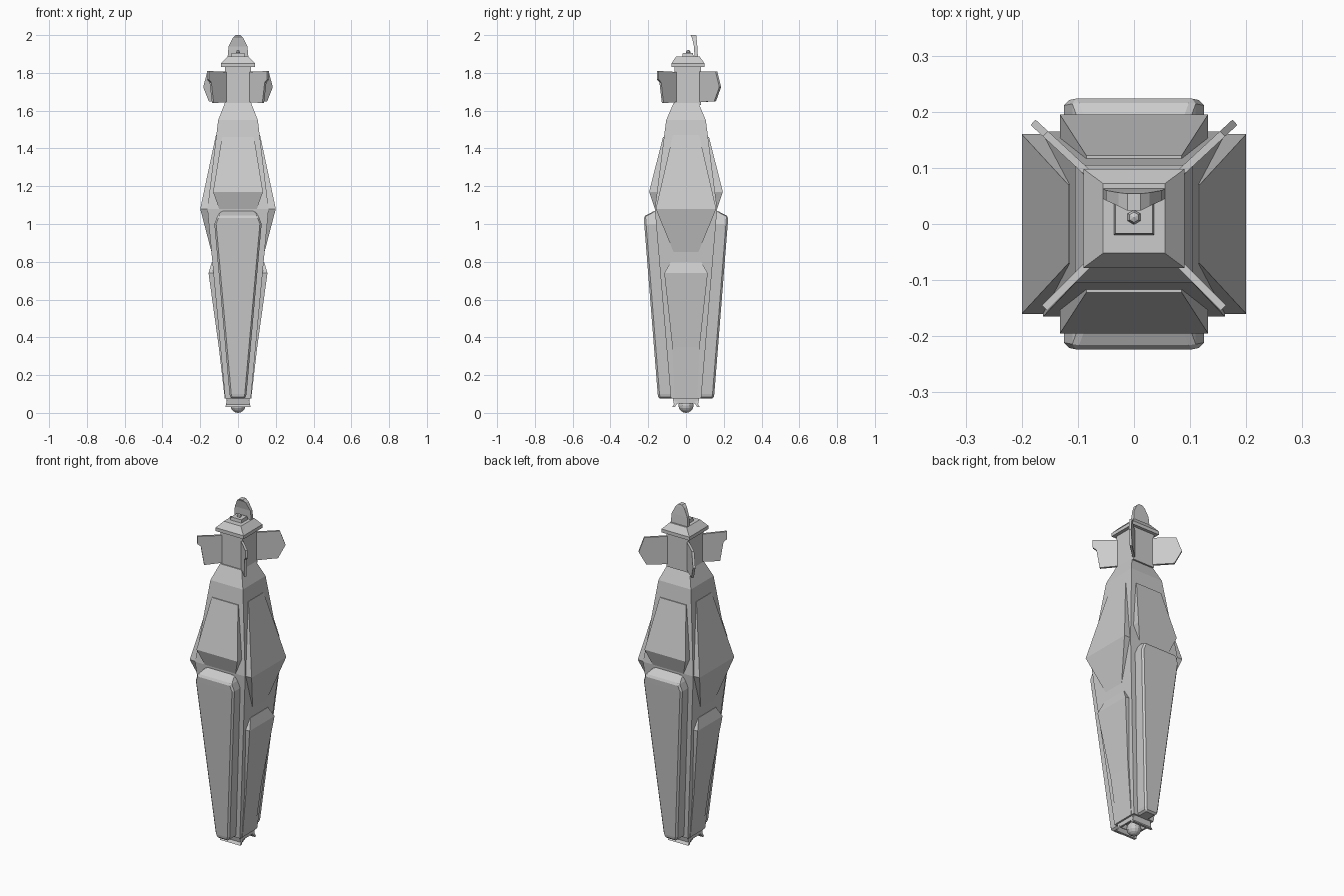
import bpy, bmesh, math
from mathutils import Vector, Matrix

if "Cube" in bpy.data.objects:
    bpy.data.objects.remove(bpy.data.objects["Cube"])


def finish(name, bm):
    bmesh.ops.recalc_face_normals(bm, faces=bm.faces)
    me = bpy.data.meshes.new(name)
    bm.to_mesh(me)
    bm.free()
    ob = bpy.data.objects.new(name, me)
    bpy.context.collection.objects.link(ob)
    return ob


def loft(name, rings):
    """Skin a list of equal-length point loops and cap both ends."""
    bm = bmesh.new()
    loops = [[bm.verts.new(p) for p in r] for r in rings]
    n = len(loops[0])
    for a, b in zip(loops, loops[1:]):
        for i in range(n):
            bm.faces.new((a[i], a[(i + 1) % n], b[(i + 1) % n], b[i]))
    bm.faces.new(loops[0])
    bm.faces.new(loops[-1])
    return finish(name, bm)


def rect(x0, x1, y0, y1, z):
    return [(x0, y0, z), (x1, y0, z), (x1, y1, z), (x0, y1, z)]


def tower(name, rows, cy=0.0):
    """Square loft from rows of (z, half x, half y)."""
    return loft(name, [rect(-hx, hx, cy - hy, cy + hy, z) for z, hx, hy in rows])


def panels(name, rows, axis, bevel=0.0):
    """Matching raised panels on opposite sides; rows of (z, half width, inner, outer)."""
    for side, s in (("a", 1), ("b", -1)):
        rings = []
        for z, w, i, o in rows:
            r = rect(-w, w, i, o, z)
            rings.append([(s * y, x, z) if axis == "x" else (x, s * y, z) for x, y, z in r])
        ob = loft(f"{name}_{side}", rings)
        if bevel:
            m = ob.modifiers.new("Bevel", "BEVEL")
            m.width, m.segments, m.limit_method = bevel, 1, "ANGLE"
            m.angle_limit = math.radians(50)


def plate(name, outline, thick, matrix):
    """Flat plate: outline in local x/z, extruded along local y."""
    rings = [[matrix @ Vector((u, t, v)) for u, v in outline] for t in (-thick / 2, thick / 2)]
    return loft(name, rings)


# Main tapered body
tower("body", [(.075, .068, .08), (1.08, .162, .165), (1.55, .105, .105), (1.64, .07, .066)])

# Side wedges peaking at the waist
panels("side_wedge", [(.85, .065, .11, .14), (1.08, .16, .14, .20), (1.47, .07, .09, .117)], "x")

# Front and back shoulder panels
panels("shoulder_panel", [(1.08, .10, .13, .165), (1.17, .132, .13, .195), (1.46, .085, .09, .122)], "y")

# Long lower panels, front and back
panels("long_panel", [(.075, .038, .06, .145), (.10, .045, .06, .15), (1.0, .125, .13, .221),
                      (1.04, .11, .13, .224), (1.068, .09, .13, .17)], "y", .009)

# Lower side panels
panels("side_panel", [(.075, .06, .05, .07), (.35, .072, .07, .102), (.74, .115, .11, .156),
                      (.80, .08, .11, .138)], "x")

# Foot collar with hollow underside, hanging lips and ball
tower("foot_collar", [(.08, .06, .065), (.05, .06, .055), (.05, .05, .045), (.07, .04, .035)])
panels("foot_lip", [(.03, .066, .06, .074), (.045, .064, .05, .064), (.075, .056, .04, .07)], "y")
bm = bmesh.new()
bmesh.ops.create_uvsphere(bm, u_segments=12, v_segments=8, radius=.04,
                          matrix=Matrix.Translation((0, 0, .04)))
finish("foot_ball", bm)

# Neck, stepped cap and knob
tower("neck", [(1.63, .07, .07), (1.83, .07, .07)], .01)
tower("cap", [(1.83, .09, .088), (1.85, .09, .088), (1.887, .055, .062)], .01)
tower("cap_block", [(1.88, .037, .03), (1.905, .033, .027)], .01)
bm = bmesh.new()
bmesh.ops.create_uvsphere(bm, u_segments=6, v_segments=4, radius=.013,
                          matrix=Matrix.Translation((0, .012, 1.908)))
finish("knob", bm)

# Leaf crest behind the knob, tip curling forward
loft("crest", [rect(-w, w, y, y + t, z) for z, w, y, t in
               ((1.885, .055, .045, .018), (1.94, .05, .042, .018),
                (1.985, .028, .032, .024), (2.0, .012, .024, .03))])

# Four diagonal guard fins: pointed at the back, notched at the front
back = [(0, 1.645), (.115, 1.65), (.155, 1.725), (.125, 1.808), (0, 1.808)]
front = [(0, 1.645), (.095, 1.64), (.105, 1.70), (.113, 1.75), (.132, 1.765), (.132, 1.81), (0, 1.805)]
for s, side in ((1, "right"), (-1, "left")):
    for f, label, shape in ((1, "back", back), (-1, "front", front)):
        root = Vector((s * .066, .01 + f * .066, 0))
        tip = Vector((s * .184, .185, 0)) if f > 0 else Vector((s * .162, -.152, 0))
        d = tip - root
        m = Matrix.Translation(root) @ Matrix.Rotation(math.atan2(d.y, d.x), 4, "Z")
        plate(f"{label}_{side}_fin", shape, .013, m)
